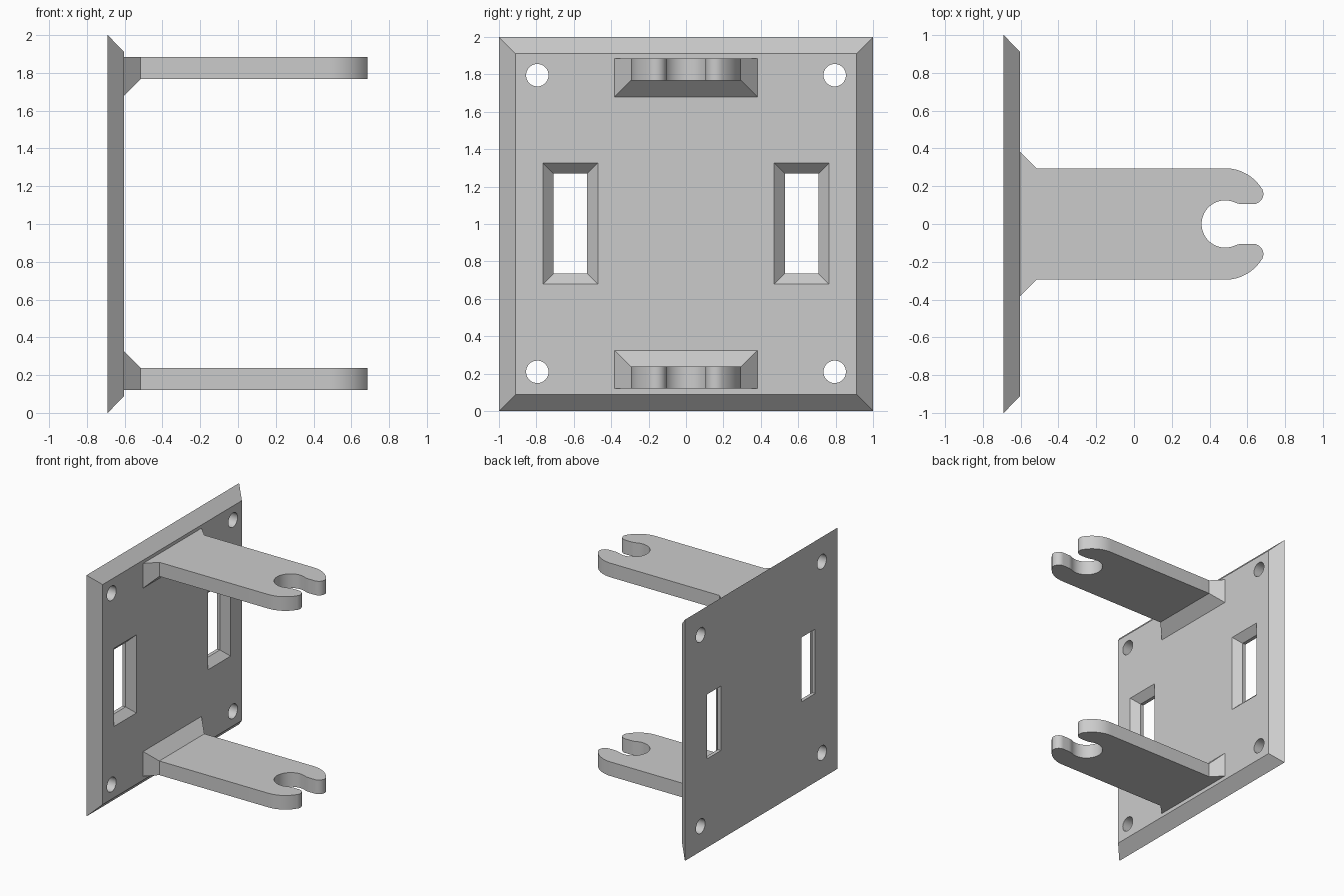
import bpy, bmesh
from math import sin, cos, radians, pi
from mathutils import Matrix, Vector

if "Cube" in bpy.data.objects:
    bpy.data.objects.remove(bpy.data.objects["Cube"])

BACK, FRONT, MID = -0.69, -0.603, 1.0025   # plate faces in x, mirror height


def finish(bm, name):
    bmesh.ops.recalc_face_normals(bm, faces=bm.faces)
    mesh = bpy.data.meshes.new(name)
    bm.to_mesh(mesh)
    bm.free()
    ob = bpy.data.objects.new(name, mesh)
    bpy.context.collection.objects.link(ob)
    return ob


def loft(bm, sections, cy, cz):
    """Solid through rectangles given as (x, half width y, half height z)."""
    rings = [[bm.verts.new((x, cy + sy * hy, cz + sz * hz))
              for sy, sz in ((-1, -1), (1, -1), (1, 1), (-1, 1))]
             for x, hy, hz in sections]
    for a, b in zip(rings, rings[1:]):
        for i in range(4):
            j = (i + 1) % 4
            bm.faces.new((a[i], a[j], b[j], b[i]))
    bm.faces.new(rings[0])
    bm.faces.new(rings[-1])


def arc(cx, cy, r, a0, a1, n):
    return [(cx + r * cos(radians(a0 + (a1 - a0) * i / n)),
             cy + r * sin(radians(a0 + (a1 - a0) * i / n))) for i in range(n + 1)]


def smooth(ob):
    bpy.ops.object.select_all(action='DESELECT')
    ob.select_set(True)
    bpy.context.view_layer.objects.active = ob
    bpy.ops.object.shade_smooth_by_angle(angle=radians(30))


# Back plate with bevelled rim
bm = bmesh.new()
loft(bm, [(BACK, 1.0, 1.0), (FRONT, 0.912, 0.912)], 0, 1.0)
plate = finish(bm, "wall_plate")

# Cutters: four screw holes and two countersunk windows
bm = bmesh.new()
for s in (-1, 1):
    loft(bm, [(-0.75, 0.09, 0.267), (-0.661, 0.09, 0.267),
              (FRONT, 0.147, 0.324), (-0.553, 0.197, 0.374)], s * 0.618, MID)
    for t in (-1, 1):
        bmesh.ops.create_cone(
            bm, cap_ends=True, segments=40, radius1=0.06, radius2=0.06, depth=0.3,
            matrix=Matrix.Translation((-0.65, s * 0.795, MID + t * 0.793))
            @ Matrix.Rotation(pi / 2, 4, 'Y'))
cutter = finish(bm, "plate_cutter")
cutter.hide_render = True
mod = plate.modifiers.new("openings", 'BOOLEAN')
mod.operation, mod.solver, mod.object = 'DIFFERENCE', 'EXACT', cutter
bpy.context.view_layer.objects.active = plate
bpy.ops.object.modifier_apply(modifier=mod.name)
bpy.data.objects.remove(cutter)
smooth(plate)

# Half outline of a clip arm: outer shoulder, round jaw tip, throat, snap hole
NECK = -0.515
half = ([(NECK, 0.295)]
        + arc(0.483, 0.068, 0.227, 90, 31.5, 12)
        + arc(0.63, 0.16, 0.055, 31.5, -90, 14)
        + arc(0.576, 0.205, 0.1, 270, 245.7, 5)
        + arc(0.483, 0, 0.125, 65.7, 180, 20)[1:])
outline = half + [(x, -y) for x, y in reversed(half[:-1])]


def clip_arm(name, z_outer, inward):
    """Flat arm whose foot flares to the sides and inward at the plate."""
    bm = bmesh.new()
    base = bm.faces.new([bm.verts.new((x, y, z_outer)) for x, y in outline])
    bmesh.ops.remove_doubles(bm, verts=bm.verts, dist=0.0015)
    bm.faces.ensure_lookup_table()
    res = bmesh.ops.extrude_face_region(bm, geom=bm.faces[:], use_keep_orig=True)
    top = [v for v in res["geom"] if isinstance(v, bmesh.types.BMVert)]
    bmesh.ops.translate(bm, verts=top, vec=Vector((0, 0, inward * 0.117)))
    end = [f for f in bm.faces if all(abs(v.co.x - NECK) < 1e-4 for v in f.verts)]
    foot = bmesh.ops.extrude_discrete_faces(bm, faces=end)["faces"][0]
    for v in foot.verts:
        v.co.x = FRONT
        v.co.y += 0.087 if v.co.y > 0 else -0.087
        if abs(v.co.z - z_outer) > 0.05:
            v.co.z += inward * 0.088
    bmesh.ops.delete(bm, geom=[foot], context='FACES_ONLY')
    smooth(finish(bm, name))


clip_arm("lower_clip_arm", 0.12, 1)
clip_arm("upper_clip_arm", 2 * MID - 0.12, -1)
